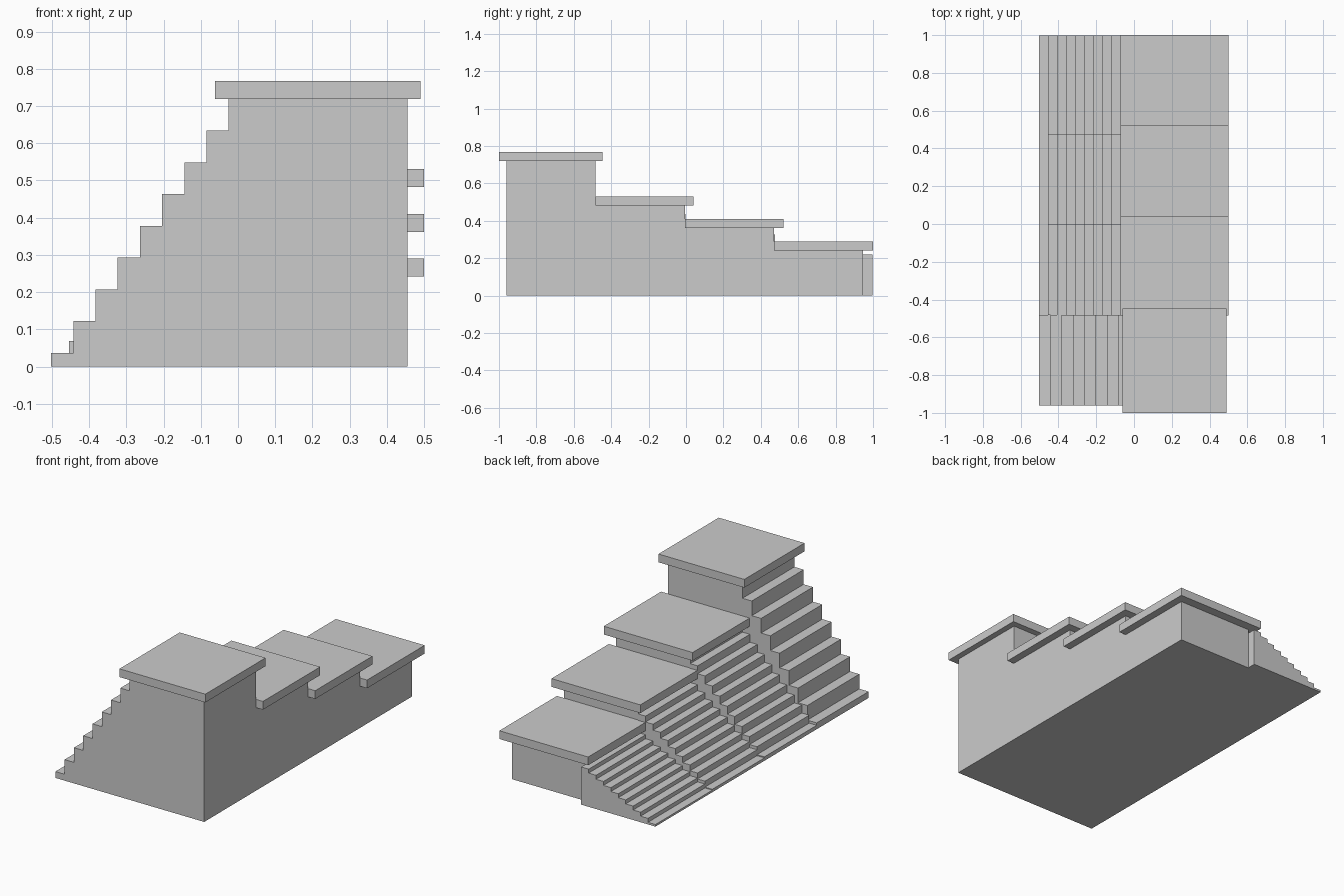
import bpy, bmesh

if "Cube" in bpy.data.objects:
    bpy.data.objects.remove(bpy.data.objects["Cube"])


def prism(name, profile, y0, y1):
    """Extrude an x-z outline along y."""
    bm = bmesh.new()
    face = bm.faces.new([bm.verts.new((x, y0, z)) for x, z in profile])
    ext = bmesh.ops.extrude_face_region(bm, geom=[face])
    verts = [v for v in ext["geom"] if isinstance(v, bmesh.types.BMVert)]
    bmesh.ops.translate(bm, verts=verts, vec=(0, y1 - y0, 0))
    bmesh.ops.recalc_face_normals(bm, faces=bm.faces)
    mesh = bpy.data.meshes.new(name)
    bm.to_mesh(mesh)
    bm.free()
    obj = bpy.data.objects.new(name, mesh)
    bpy.context.collection.objects.link(obj)
    return obj


def box(name, x0, x1, y0, y1, z0, z1):
    return prism(name, [(x0, z0), (x1, z0), (x1, z1), (x0, z1)], y0, y1)


FRONT, WALL, BACK = -0.502, -0.025, 0.455


def stairs(name, y0, y1, count, first, top):
    """Flight of equal treads, climbing from FRONT to WALL."""
    run = (WALL - FRONT) / count
    rise = (top - first) / count
    pts = [(WALL, 0), (FRONT, 0)]
    for i in range(count):
        z = first + i * rise
        pts += [(FRONT + i * run, z), (FRONT + (i + 1) * run, z)]
    return prism(name, pts, y0, y1)


# body y range, stair end, tread count, first tread height, wall height, slab box
tiers = [
    (-0.96, -0.483, -0.483, 8, 0.037, 0.719, (-0.062, 0.49, -1.0, -0.447)),
    (-0.483, -0.006, -0.003, 10, 0.023, 0.483, (-0.071, 0.5, -0.485, 0.041)),
    (-0.006, 0.471, 0.475, 10, 0.017, 0.362, (-0.071, 0.5, -0.005, 0.521)),
    (0.471, 0.947, 0.998, 10, 0.012, 0.242, (-0.071, 0.5, 0.471, 1.0)),
]

prev = -0.96
for n, (y0, y1, stair_end, count, first, top, s) in enumerate(tiers, 1):
    # solid block, flight of stairs and overhanging slab of each tier
    box(f"block_{n}", WALL, BACK, y0, y1, 0, top)
    stairs(f"stairs_{n}", prev, stair_end, count, first, top)
    box(f"top_slab_{n}", *s, top, top + 0.048)
    prev = stair_end
